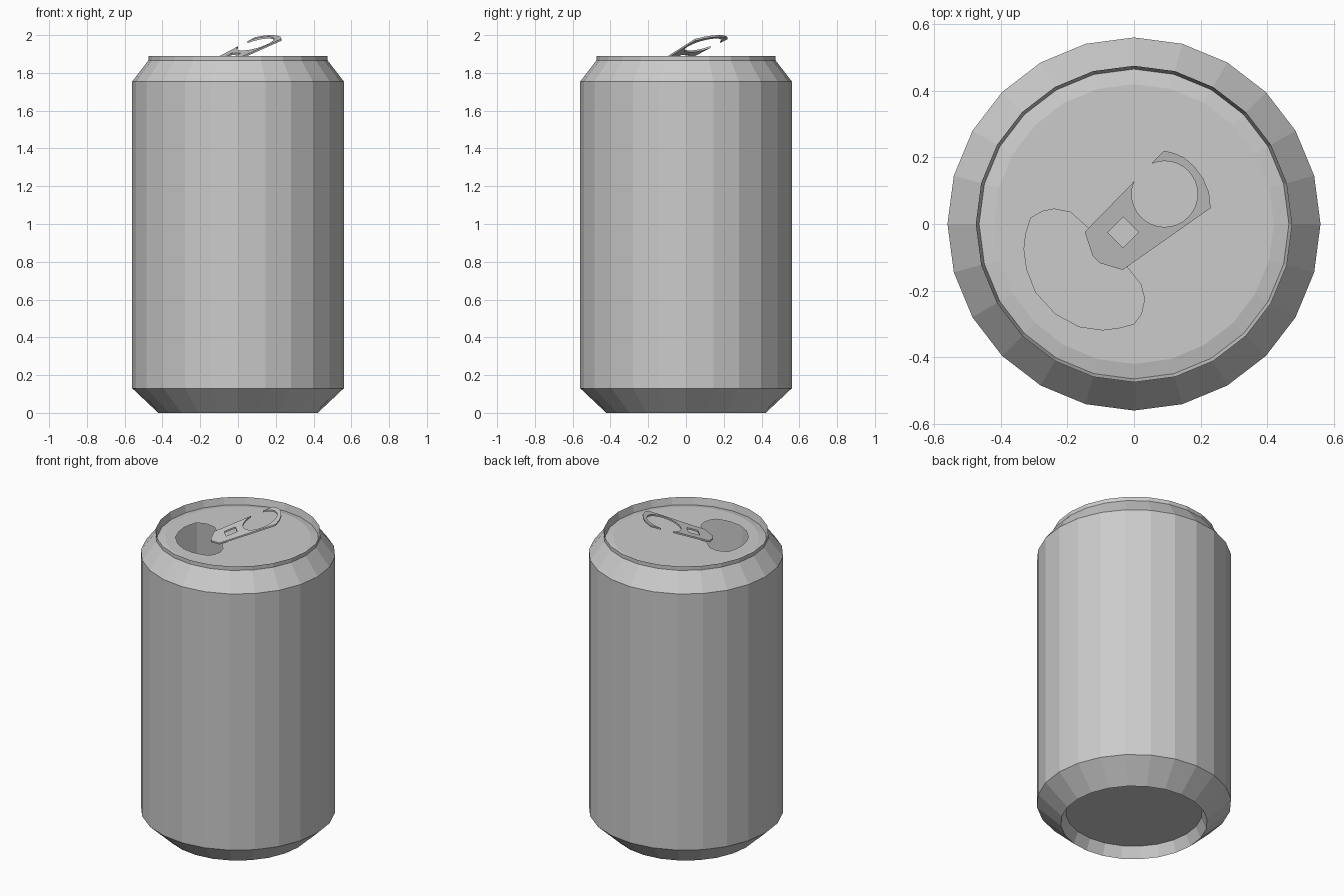
import bpy, bmesh
from math import sin, cos, pi
from mathutils import Vector

SIDES = 24
cube = bpy.data.objects.get("Cube")
if cube:
    bpy.data.objects.remove(cube, do_unlink=True)

metal = bpy.data.materials.new("grey_metal")
metal.use_nodes = True
GREY = (0.6, 0.6, 0.6, 1)
metal.diffuse_color = GREY
metal.node_tree.nodes["Principled BSDF"].inputs["Base Color"].default_value = GREY


def make_object(name, bm):
    mesh = bpy.data.meshes.new(name)
    bm.to_mesh(mesh)
    bm.free()
    mesh.materials.append(metal)
    obj = bpy.data.objects.new(name, mesh)
    bpy.context.collection.objects.link(obj)
    return obj


def ring(bm, radius, z, sides=SIDES, centre=(0, 0), turn=0):
    return [bm.verts.new((centre[0] + radius * cos(2 * pi * i / sides + turn),
                          centre[1] + radius * sin(2 * pi * i / sides + turn), z))
            for i in range(sides)]


def loop_edges(bm, verts):
    return [bm.edges.new((a, b)) for a, b in zip(verts, verts[1:] + verts[:1])]


def prism(bm, verts, height):
    face = bm.faces.new(verts)
    top = bmesh.ops.extrude_face_region(bm, geom=[face])["geom"]
    bmesh.ops.translate(bm, vec=(0, 0, height),
                        verts=[v for v in top if isinstance(v, bmesh.types.BMVert)])
    bmesh.ops.recalc_face_normals(bm, faces=bm.faces)


# Can body: one hollow shell, from the recessed base up to the inside of the rim
profile = [(.393, .07), (.422, 0), (.56, .13), (.56, 1.755),
           (.475, 1.865), (.475, 1.89), (.465, 1.845), (.42, 1.855)]
bm = bmesh.new()
rings = [ring(bm, r, z) for r, z in profile]
bm.faces.new(rings[0][::-1])
for low, high in zip(rings, rings[1:]):
    for i in range(SIDES):
        j = (i + 1) % SIDES
        bm.faces.new((low[i], low[j], high[j], high[i]))
make_object("can_body", bm)

# Lid: flat disc with the drinking opening left out
LID_Z = 1.855
opening = [(-.24, .045), (-.19, .035), (-.14, -.01), (-.02, -.13), (.02, -.18),
           (.032, -.225), (.022, -.27), (0, -.3), (-.045, -.312), (-.095, -.318),
           (-.165, -.308), (-.235, -.27), (-.295, -.205), (-.322, -.135),
           (-.33, -.075), (-.325, -.03), (-.31, .018), (-.275, .038)]
bm = bmesh.new()
edges = loop_edges(bm, ring(bm, .42, LID_Z))
edges += loop_edges(bm, [bm.verts.new((x, y, LID_Z)) for x, y in opening])
bmesh.ops.triangle_fill(bm, edges=edges, use_beauty=True, normal=Vector((0, 0, 1)))
for face in bm.faces:
    if face.normal.z < 0:
        face.normal_flip()
make_object("lid", bm)

# Pull tab: thin plate sloping up across the lid
outline = [(-.148, -.024), (-.124, -.096), (-.103, -.117), (-.034, -.138),
           (.23, .048), (.225, .095), (.207, .138), (.182, .172),
           (.15, .2), (.12, .213), (.09, .22)]
bm = bmesh.new()
prism(bm, [bm.verts.new((x, y, -.01)) for x, y in outline], .01)
for v in bm.verts:
    v.co.z += 2 + .37 * ((v.co.x + v.co.y) * .707 - .25)
tab = make_object("pull_tab", bm)

# Finger hole and rivet hole cut straight down through the tab
for name, centre, radius, sides in (("finger_hole", (.092, .09), .099, 32),
                                    ("rivet_hole", (-.033, -.025), .046, 4)):
    bm = bmesh.new()
    prism(bm, ring(bm, radius, 1.5, sides, centre), 1)
    cutter = make_object(name, bm)
    cutter.hide_render = True
    cut = tab.modifiers.new(name, "BOOLEAN")
    cut.operation = "DIFFERENCE"
    cut.solver = "EXACT"
    cut.object = cutter
    bpy.context.view_layer.objects.active = tab
    bpy.ops.object.modifier_apply(modifier=cut.name)
    bpy.data.objects.remove(cutter, do_unlink=True)
